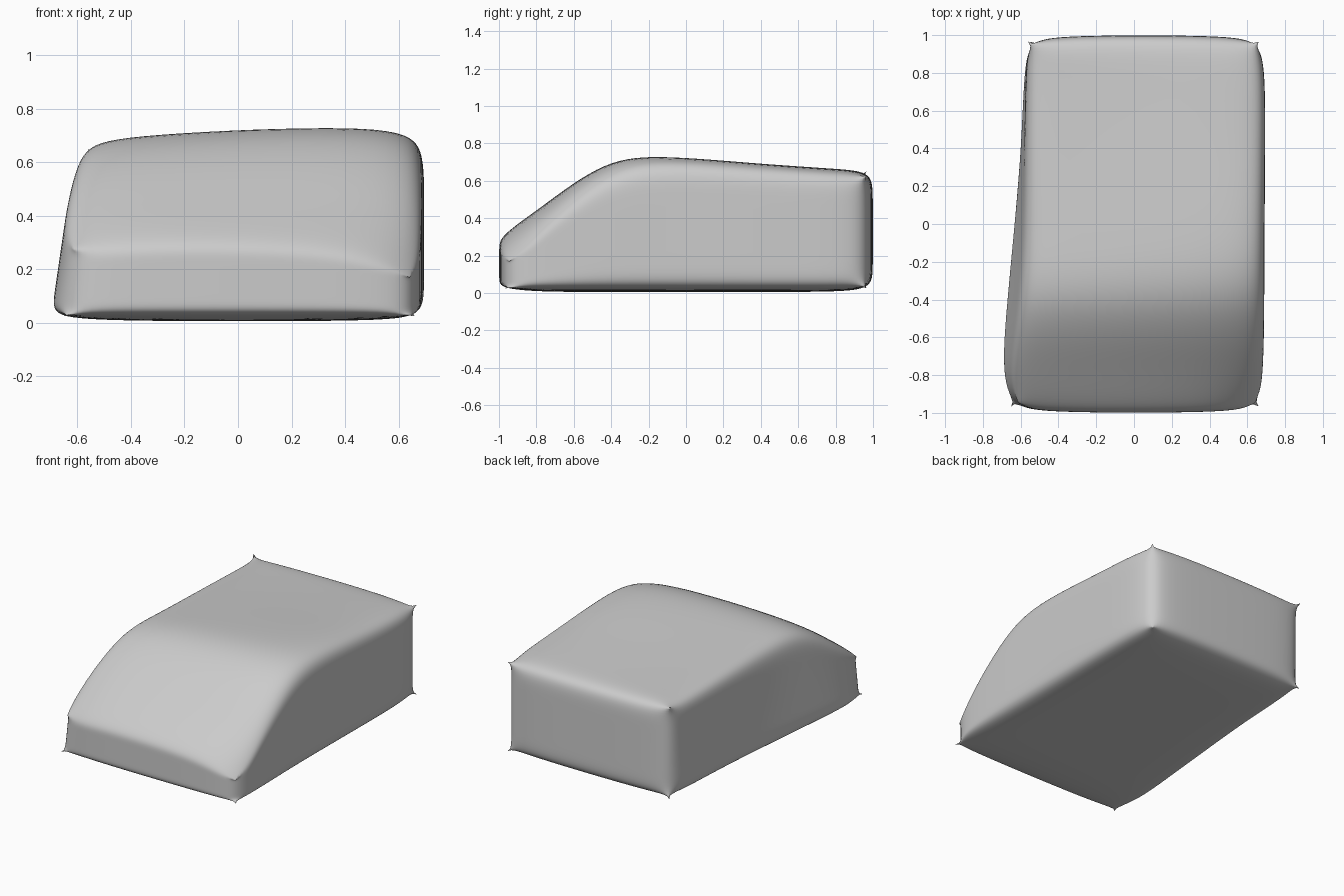
import bpy
import bmesh

if "Cube" in bpy.data.objects:
    bpy.data.objects.remove(bpy.data.objects["Cube"])

# Cross-sections front to back:
# y, left x at bottom, left x at top, right x, four top heights from left to right
SECTIONS = [
    (-1.00, -0.65, -0.63, 0.66, (0.26, 0.31, 0.30, 0.13)),
    (-0.78, -0.71, -0.65, 0.685, (0.40, 0.46, 0.45, 0.34)),
    (-0.43, -0.685, -0.60, 0.69, (0.66, 0.715, 0.735, 0.64)),
    (-0.12, -0.655, -0.575, 0.69, (0.66, 0.70, 0.755, 0.70)),
    (0.40, -0.60, -0.575, 0.695, (0.65, 0.675, 0.70, 0.66)),
    (0.82, -0.585, -0.57, 0.695, (0.64, 0.655, 0.67, 0.64)),
    (1.00, -0.55, -0.56, 0.66, (0.65, 0.65, 0.65, 0.63)),
]
COLS = (0.0, 0.13, 0.87, 1.0)
ROWS = (0.0, 0.18, 0.78, 1.0)
LAST = len(SECTIONS) - 1

bm = bmesh.new()
crease = bm.verts.layers.float.new("crease_vert")
cage = {}


def vert(i, j, k):
    """Cage vertex for column i, section j, row k."""
    if (i, j, k) not in cage:
        y, low_left, top_left, right, tops = SECTIONS[j]
        t = ROWS[k]
        left = low_left + (top_left - low_left) * t
        x = left + (right - left) * COLS[i]
        base = 0.025 if i in (0, 3) or j in (0, LAST) else 0.005
        z = base + (tops[i] - base) * t
        if j in (0, LAST) and i in (0, 3):
            y *= 0.965
        v = bm.verts.new((x, y, z))
        # pointed corners between soft edges
        if i in (0, 3) and j in (0, LAST) and k in (0, 3):
            v[crease] = 1.0 if k == 0 or j == LAST else 0.4
        cage[i, j, k] = v
    return cage[i, j, k]


def quad(*keys):
    bm.faces.new([vert(*key) for key in keys])


# Underside, roof and flanks
for j in range(LAST):
    for a in range(3):
        for k in (0, 3):
            quad((a, j, k), (a + 1, j, k), (a + 1, j + 1, k), (a, j + 1, k))
        for i in (0, 3):
            quad((i, j, a), (i, j + 1, a), (i, j + 1, a + 1), (i, j, a + 1))

# Nose and tail
for j in (0, LAST):
    for i in range(3):
        for k in range(3):
            quad((i, j, k), (i + 1, j, k), (i + 1, j, k + 1), (i, j, k + 1))

bmesh.ops.recalc_face_normals(bm, faces=bm.faces[:])
mesh = bpy.data.meshes.new("covered_body")
bm.to_mesh(mesh)
bm.free()
mesh.shade_smooth()

body = bpy.data.objects.new("covered_body", mesh)
bpy.context.collection.objects.link(body)
sub = body.modifiers.new("soften", "SUBSURF")
sub.levels = sub.render_levels = 3
